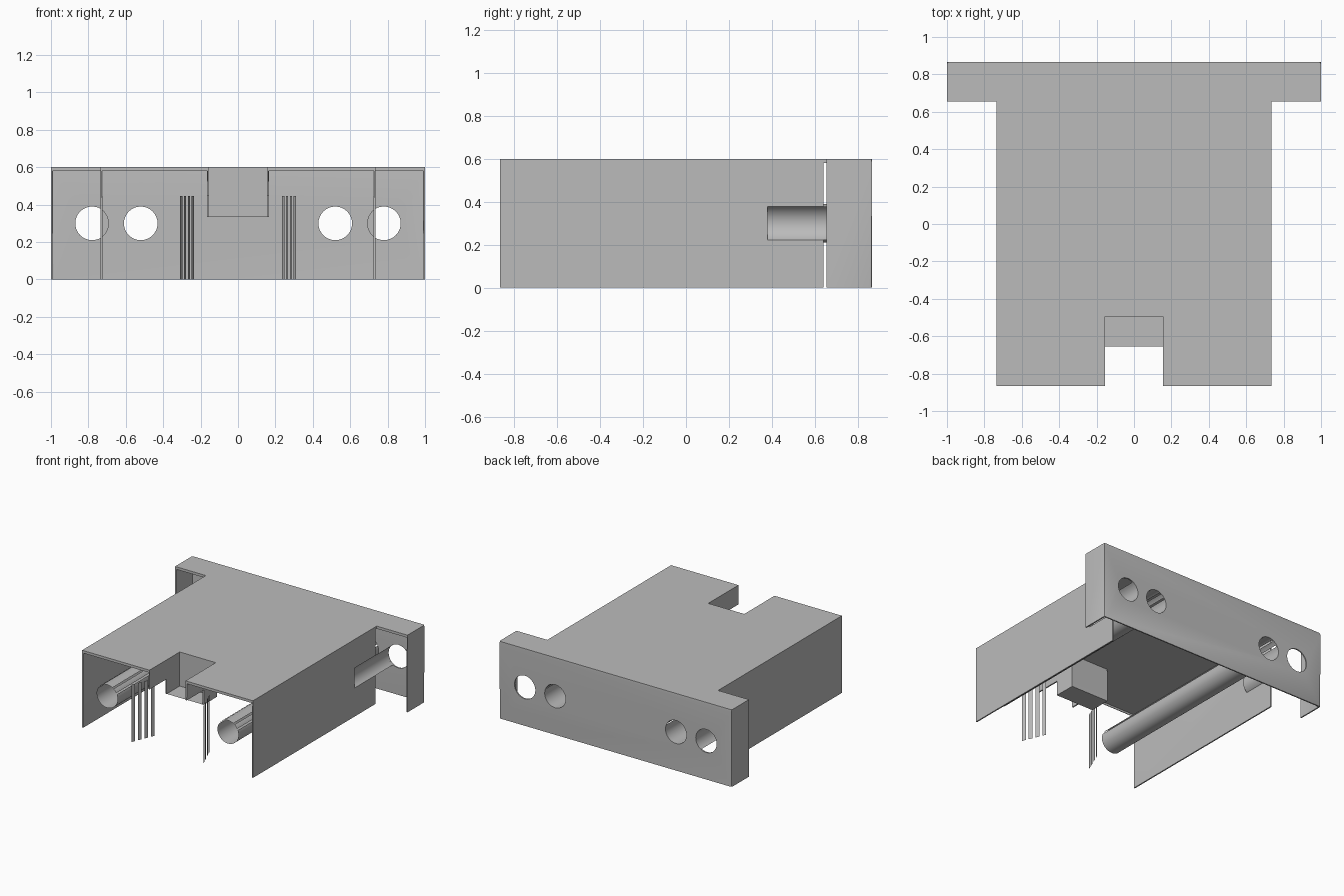
import bpy, bmesh
from math import sin, cos, radians

cube = bpy.data.objects.get("Cube")
if cube:
    bpy.data.objects.remove(cube, do_unlink=True)

grey = bpy.data.materials.new("plain_grey")
grey.use_nodes = True
colour = (0.5, 0.5, 0.5, 1)
grey.diffuse_color = colour
grey.node_tree.nodes["Principled BSDF"].inputs["Base Color"].default_value = colour

TOP, LIP, FRONT, BACK = 0.6, 0.58, -0.866, 0.866
AXIS_Z, RADIUS = 0.3, 0.09
INNER_X, OUTER_X, GROOVE_Y = 0.52, 0.78, 0.38


def finish(name, bm):
    mesh = bpy.data.meshes.new(name)
    bm.to_mesh(mesh)
    bm.free()
    mesh.materials.append(grey)
    ob = bpy.data.objects.new(name, mesh)
    bpy.context.collection.objects.link(ob)
    return ob


def activate(ob):
    bpy.ops.object.select_all(action='DESELECT')
    ob.select_set(True)
    bpy.context.view_layer.objects.active = ob


def smooth(ob):
    activate(ob)
    bpy.ops.object.shade_smooth_by_angle(angle=radians(35))


def ring(bm, cx, y, angles):
    return [bm.verts.new((cx + RADIUS * cos(a), y, AXIS_Z + RADIUS * sin(a)))
            for a in angles]


# Housing: T-shaped top sheet with a turned-down lip and walls on some sides
def build_housing():
    # x, y, and the lower end of the wall that follows each corner
    half = [(0.155, -0.495, 0.335), (0.155, -0.655, 0.45), (0.155, FRONT, LIP),
            (0.735, FRONT, 0), (0.735, 0.64, LIP), (0.735, 0.655, LIP),
            (1, 0.655, 0), (1, BACK, 0)]
    points = [(x, y) for x, y, d in half] + [(-x, y) for x, y, d in reversed(half)]
    drops = [d for x, y, d in half[:-1]]
    drops = drops + [0] + drops[::-1] + [0.335]
    bm = bmesh.new()
    top = [bm.verts.new((x, y, TOP)) for x, y in points]
    lip = [bm.verts.new((x, y, LIP)) for x, y in points]
    bm.faces.new(top)
    low = {}

    def foot(i, z):
        if (i, z) not in low:
            low[i, z] = bm.verts.new((*points[i], z))
        return low[i, z]

    for i, drop in enumerate(drops):
        j = (i + 1) % len(points)
        bm.faces.new((lip[i], lip[j], top[j], top[i]))
        if drop < LIP:
            bm.faces.new((foot(i, drop), foot(j, drop), lip[j], lip[i]))
    # Rounded top rim and rear corners
    edges = []
    for e in bm.edges:
        a, b = (v.co for v in e.verts)
        rim = a.z == TOP and b.z == TOP
        rear = a.z != b.z and min(a.y, b.y) > 0.8
        if rim or rear:
            edges.append(e)
    bmesh.ops.bevel(bm, geom=edges, offset=0.012, segments=2, profile=0.5,
                    affect='EDGES')
    return finish("housing", bm)


housing = build_housing()
thick = housing.modifiers.new("sheet", 'SOLIDIFY')
thick.thickness = 0.01
thick.offset = -1

# Round holes in the rear wall and grooves in the side walls
bm = bmesh.new()
circle = [radians(360 * k / 32) for k in range(32)]
for s in (-1, 1):
    for cx, y0 in ((INNER_X, 0.8), (OUTER_X, GROOVE_Y)):
        a, b = ring(bm, s * cx, y0, circle), ring(bm, s * cx, 1, circle)
        bm.faces.new(a)
        bm.faces.new(b[::-1])
        for k in range(32):
            bm.faces.new((a[k], b[k], b[k - 1], a[k - 1]))
bmesh.ops.recalc_face_normals(bm, faces=bm.faces)
cutter = finish("hole_cutter", bm)
cutter.hide_render = True
cut = housing.modifiers.new("holes", 'BOOLEAN')
cut.operation = 'DIFFERENCE'
cut.solver = 'EXACT'
cut.object = cutter
activate(housing)
for m in [m.name for m in housing.modifiers]:
    bpy.ops.object.modifier_apply(modifier=m)
bpy.data.objects.remove(cutter, do_unlink=True)
smooth(housing)

# Floor of the front notch
bm = bmesh.new()
bm.faces.new([bm.verts.new((x, y, 0.335)) for x, y in
              ((-0.155, -0.655), (0.155, -0.655), (0.155, -0.495), (-0.155, -0.495))])
finish("notch_floor", bm)

for s, side in ((1, "left"), (-1, "right")):
    # Long inner tube with narrow slits in its upper half
    bm = bmesh.new()
    count = 48
    angles = [radians(360 * k / count) for k in range(count)]
    a, b = ring(bm, s * INNER_X, FRONT, angles), ring(bm, s * INNER_X, BACK, angles)
    for k in range(count):
        if k not in (4, 8, 16, 20):
            bm.faces.new((a[k - 1], a[k], b[k], b[k - 1]))
    smooth(finish(side + "_inner_tube", bm))

    # Groove let into the side wall, closed at its front end
    bm = bmesh.new()
    angles = [radians(120 + 10 * k) for k in range(13)]
    if s < 0:
        angles = [radians(180) - t for t in angles]
    a, b = ring(bm, s * OUTER_X, GROOVE_Y, angles), ring(bm, s * OUTER_X, BACK, angles)
    for k in range(1, 13):
        bm.faces.new((a[k - 1], a[k], b[k], b[k - 1]))
    bm.faces.new(a)
    smooth(finish(side + "_side_groove", bm))

    # Upright slats standing in a slanted row behind the front opening
    bm = bmesh.new()
    for k in range(4):
        spots = []
        for t in (k / 3.6, k / 3.6 + 0.16):
            spots.append((s * (0.31 - 0.075 * t), FRONT + 0.18 * t))
        (x0, y0), (x1, y1) = spots
        bm.faces.new([bm.verts.new(p) for p in
                      ((x0, y0, 0), (x1, y1, 0), (x1, y1, 0.445), (x0, y0, 0.445))])
    finish(side + "_slats", bm)
